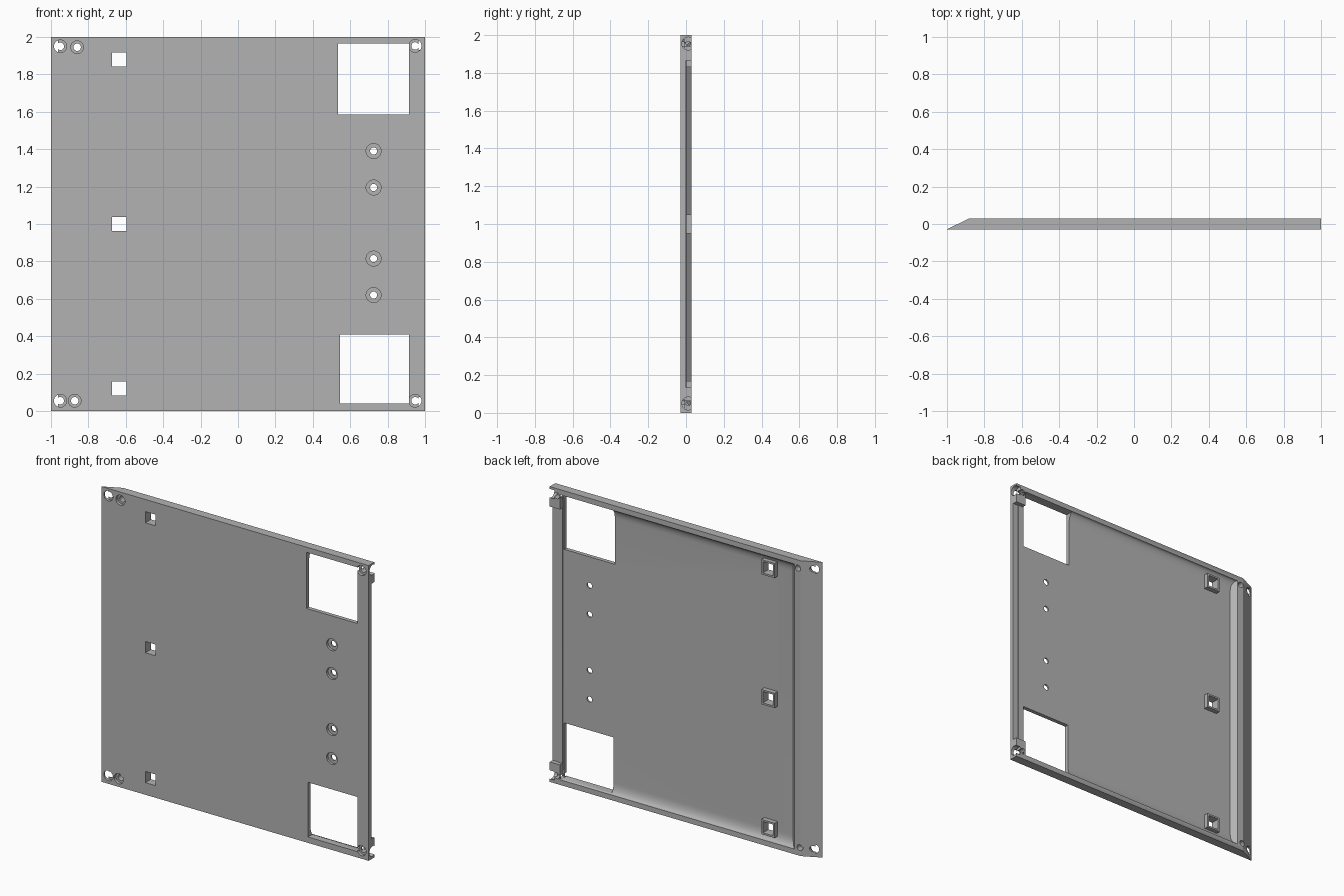
import bpy, bmesh, math
from mathutils import Matrix

old = bpy.data.objects.get("Cube")
if old:
    bpy.data.objects.remove(old, do_unlink=True)

grey = bpy.data.materials.new("light grey")
grey.use_nodes = True
colour = (0.45, 0.45, 0.45, 1)
grey.diffuse_color = colour
grey.node_tree.nodes["Principled BSDF"].inputs["Base Color"].default_value = colour

FRONT, BACK, FLOOR = -0.03, 0.03, -0.003


def finish(bm, name):
    bmesh.ops.recalc_face_normals(bm, faces=bm.faces[:])
    mesh = bpy.data.meshes.new(name)
    bm.to_mesh(mesh)
    bm.free()
    mesh.materials.append(grey)
    obj = bpy.data.objects.new(name, mesh)
    bpy.context.collection.objects.link(obj)
    return obj


def prism(name, points, move):
    """Closed outline extruded by the vector move."""
    bm = bmesh.new()
    face = bm.faces.new([bm.verts.new(p) for p in points])
    out = bmesh.ops.extrude_face_region(bm, geom=[face])
    moved = [v for v in out["geom"] if isinstance(v, bmesh.types.BMVert)]
    bmesh.ops.translate(bm, verts=moved, vec=move)
    return finish(bm, name)


def box(name, x0, x1, y0, y1, z0, z1):
    return prism(name, [(x0, y0, z0), (x1, y0, z0), (x1, y1, z0), (x0, y1, z0)],
                 (0, 0, z1 - z0))


def cylinder(name, centre, radius, length, axis, end_radius=None):
    bm = bmesh.new()
    turn = Matrix.Rotation(-math.pi / 2, 4, "X") if axis == "Y" else Matrix.Rotation(math.pi / 2, 4, "Y")
    bmesh.ops.create_cone(bm, cap_ends=True, segments=32, radius1=radius,
                          radius2=end_radius or radius, depth=length,
                          matrix=Matrix.Translation(centre) @ turn)
    return finish(bm, name)


def combine(target, tool, operation="DIFFERENCE"):
    mod = target.modifiers.new("combine", "BOOLEAN")
    mod.operation, mod.solver, mod.object = operation, "EXACT", tool
    bpy.context.view_layer.objects.active = target
    bpy.ops.object.modifier_apply(modifier=mod.name)
    bpy.data.objects.remove(tool, do_unlink=True)


# Plate with a slanted right edge
panel = prism("panel", [(-1, FRONT, 0), (1, FRONT, 0), (1, BACK, 0),
                        (-0.88, BACK, 0), (-0.998, FRONT + 0.003, 0)], (0, 0, 2))

# Rear pocket with rounded top and bottom and a sloping end wall
fillet, rim, steps = 0.07, 0.035, 8
outline = [(BACK + 0.02, rim)]
for i in range(steps + 1):
    a = math.pi / 2 * i / steps
    outline.append((BACK - (BACK - FLOOR) * math.sin(a), rim + fillet * (1 - math.cos(a))))
outline += [(y, 2 - z) for y, z in reversed(outline)]
pocket = prism("pocket_cutter", [(-0.8 - (y - FLOOR), y, z) for y, z in outline], (3, 0, 0))
for v in pocket.data.vertices:
    if v.co.x > 0.5:
        v.co.x = 0.925
combine(panel, pocket)

# Open left end between the corner blocks, leaving a low ridge
combine(panel, box("ridge_cutter", 0.9, 0.965, 0.003, 0.1, 0.135, 1.865))
combine(panel, box("end_cutter", 0.96, 1.1, -0.001, 0.1, 0.135, 1.865))

# Windows
combine(panel, box("upper_window_cutter", 0.535, 0.915, -0.1, 0.1, 1.585, 1.965))
combine(panel, box("lower_window_cutter", 0.545, 0.915, -0.1, 0.1, 0.04, 0.41))

# Square sockets with raised collars on the back
for z in (0.12, 1.0, 1.88):
    x, outer, inner = -0.635, 0.05, 0.038
    combine(panel, box("collar", x - outer, x + outer, -0.015, 0.0295, z - outer, z + outer), "UNION")
    combine(panel, box("socket_cutter", x - inner, x + inner, -0.1, 0.1, z - inner, z + inner))


# Stepped screw holes through the plate
def screw_hole(x, z, head, shank, depth):
    combine(panel, cylinder("shank_cutter", (x, 0, z), shank, 0.2, "Y"))
    combine(panel, cylinder("head_cutter", (x, FRONT + depth / 2 - 0.02, z), head, depth + 0.04, "Y"))


for x, z in ((-0.95, 1.95), (-0.86, 1.945), (0.947, 1.952),
             (-0.95, 0.055), (-0.873, 0.055), (0.947, 0.055)):
    screw_hole(x, z, 0.034, 0.02, 0.02)
for z in (0.62, 0.815, 1.195, 1.39):
    screw_hole(0.725, z, 0.04, 0.019, 0.016)

# Sideways screw seats in the corner blocks
for z in (0.05, 1.955):
    combine(panel, cylinder("seat_cutter", (1.0, 0.012, z), 0.034, 0.07, "X"))
    combine(panel, cylinder("bore_cutter", (0.96, 0.012, z), 0.012, 0.1, "X"))

bpy.ops.object.select_all(action="DESELECT")
panel.select_set(True)
bpy.context.view_layer.objects.active = panel
bpy.ops.object.shade_smooth_by_angle(angle=math.radians(30))
